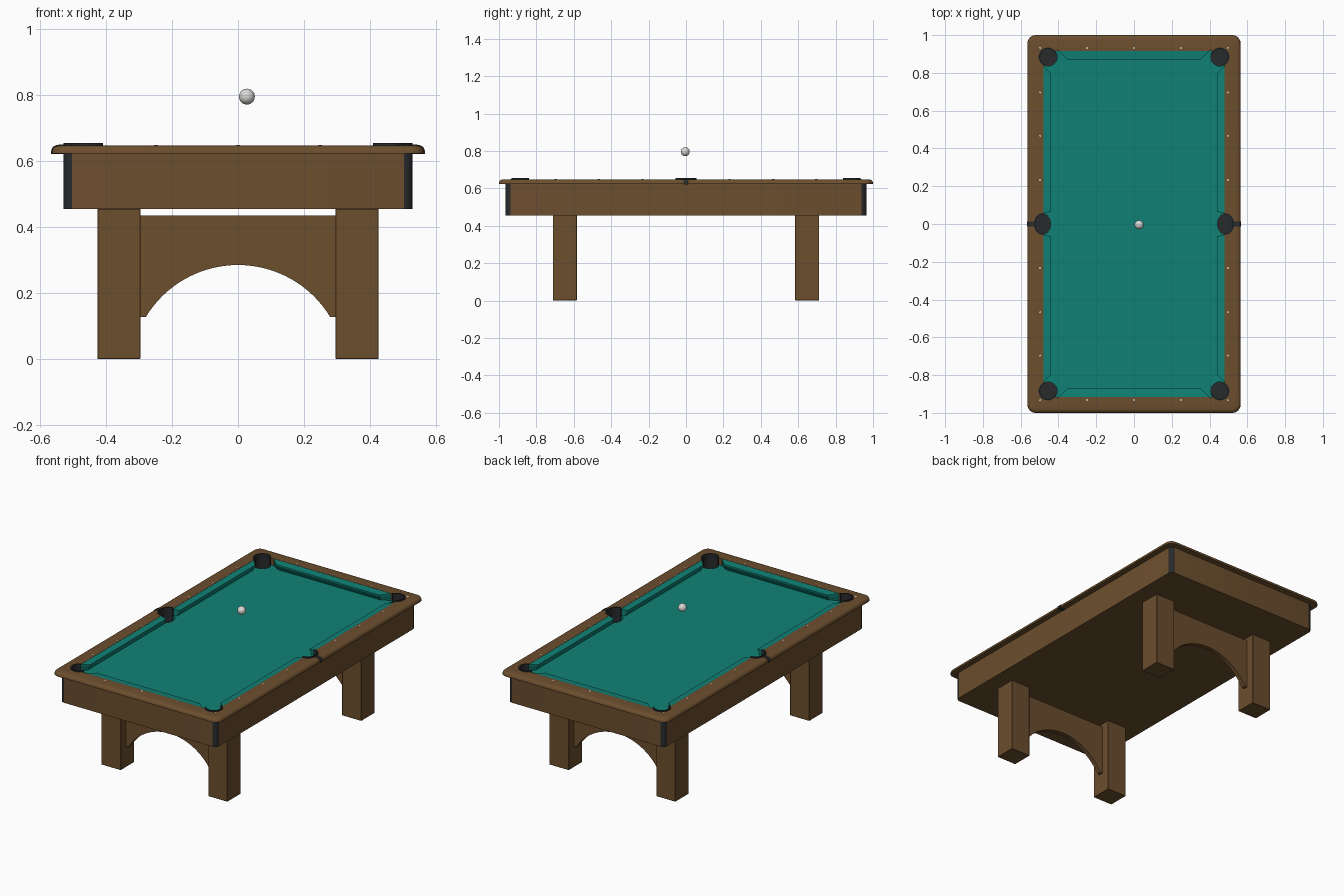
import bpy, bmesh, math
from mathutils import Vector

if "Cube" in bpy.data.objects:
    bpy.data.objects.remove(bpy.data.objects["Cube"])


def material(name, rgb):
    m = bpy.data.materials.new(name)
    m.diffuse_color = (*rgb, 1)
    m.use_nodes = True
    m.node_tree.nodes["Principled BSDF"].inputs["Base Color"].default_value = m.diffuse_color
    return m


WOOD = material("brown wood", (0.150, 0.077, 0.027))
CLOTH = material("teal cloth", (0.005, 0.222, 0.183))
BLACK = material("black rubber", (0.022, 0.023, 0.025))
WHITE = material("white", (0.68, 0.68, 0.66))


def finish(name, bm, *mats, smooth=True):
    bmesh.ops.recalc_face_normals(bm, faces=bm.faces)
    me = bpy.data.meshes.new(name)
    bm.to_mesh(me)
    bm.free()
    ob = bpy.data.objects.new(name, me)
    bpy.context.collection.objects.link(ob)
    for m in mats:
        me.materials.append(m)
    if smooth:
        activate(ob)
        bpy.ops.object.shade_smooth_by_angle(angle=math.radians(35))
    return ob


def activate(ob):
    bpy.ops.object.select_all(action='DESELECT')
    ob.select_set(True)
    bpy.context.view_layer.objects.active = ob


def rounded_rect(hx, hy, r, z, n=6):
    """Loop of points around a rectangle with rounded corners."""
    pts = []
    for k, (sx, sy) in enumerate([(1, 1), (-1, 1), (-1, -1), (1, -1)]):
        for i in range(n + 1):
            a = math.pi / 2 * (k + i / n)
            pts.append((sx * (hx - r) + r * math.cos(a), sy * (hy - r) + r * math.sin(a), z))
    return pts


def loft(bm, rings, close=False, cap_start=False, cap_end=False):
    """Join loops of equal length with quads."""
    rows = [[bm.verts.new(p) for p in ring] for ring in rings]
    n = len(rows[0])
    for a, b in zip(rows, rows[1:] + (rows[:1] if close else [])):
        for i in range(n):
            j = (i + 1) % n
            bm.faces.new((a[i], a[j], b[j], b[i]))
    if cap_start:
        bm.faces.new(rows[0])
    if cap_end:
        bm.faces.new(rows[-1])


def prism(name, a, b, mat, smooth=False):
    bm = bmesh.new()
    loft(bm, [a, b], cap_start=True, cap_end=True)
    return finish(name, bm, mat, smooth=smooth)


def box(name, x0, x1, y0, y1, z0, z1, mat):
    c = [(x0, y0), (x1, y0), (x1, y1), (x0, y1)]
    return prism(name, [(*p, z0) for p in c], [(*p, z1) for p in c], mat)


def ellipse(cx, cy, rx, ry, z, n=32):
    return [(cx + rx * math.cos(2 * math.pi * i / n), cy + ry * math.sin(2 * math.pi * i / n), z)
            for i in range(n)]


# Pockets: centre x, centre y, radius x, radius y, outward angle, arc of the raised lip
POCKETS = []
for sx in (-1, 1):
    POCKETS.append((sx * 0.485, 0, 0.045, 0.057, 0 if sx > 0 else math.pi, math.radians(200)))
    for sy in (-1, 1):
        POCKETS.append((sx * 0.455, sy * 0.884, 0.05, 0.05, math.atan2(sy, sx), math.radians(220)))

# Cutter for the pocket holes
bm = bmesh.new()
for cx, cy, rx, ry, _, _ in POCKETS:
    loft(bm, [ellipse(cx, cy, rx - .002, ry - .002, z) for z in (0.4, 0.8)], cap_start=True, cap_end=True)
cutter = finish("pocket_cutter", bm, BLACK, smooth=False)
cutter.hide_render = True


def cut_pockets(ob):
    activate(ob)
    mod = ob.modifiers.new("holes", 'BOOLEAN')
    mod.operation, mod.solver, mod.object = 'DIFFERENCE', 'EXACT', cutter
    bpy.ops.object.modifier_apply(modifier=mod.name)
    bpy.ops.object.shade_smooth_by_angle(angle=math.radians(35))


# Top rail with a rounded outer edge
PROFILE = [(0.085, 0.603), (0.085, 0.648), (0.022, 0.648), (0.013, 0.646), (0.006, 0.642),
           (0.002, 0.636), (0.0, 0.630), (0.0, 0.624), (0.04, 0.624)]
bm = bmesh.new()
loft(bm, [rounded_rect(0.565 - d, 1 - d, max(0.045 - d, 0.004), z) for d, z in PROFILE], close=True)
cut_pockets(finish("top_rail", bm, WOOD))

# Playing bed
cut_pockets(box("cloth_bed", -0.5, 0.5, -0.935, 0.935, 0.54, 0.605, CLOTH))
bpy.data.objects.remove(cutter)

# Apron with black rounded corners and a closed underside
bm = bmesh.new()
loft(bm, [rounded_rect(0.53, 0.965, 0.026, z) for z in (0.455, 0.626)], cap_start=True)
bm.normal_update()
for f in bm.faces:
    f.material_index = int(abs(f.normal.x) > 0.05 and abs(f.normal.y) > 0.05)
finish("apron", bm, WOOD, BLACK)

# Pocket cups: dark floor and a raised C-shaped lip on the outer side
for cx, cy, rx, ry, ang, arc in POCKETS:
    prism("pocket_floor", ellipse(cx, cy, rx, ry, 0.536), ellipse(cx, cy, rx, ry, 0.543), BLACK)
    bm = bmesh.new()
    sections = []
    for i in range(25):
        a = ang + arc * (i / 24 - 0.5)
        sections.append([(cx + (rx - t) * math.cos(a), cy + (ry - t) * math.sin(a), z)
                         for t, z in ((0, 0.536), (0, 0.655), (0.007, 0.655), (0.007, 0.536))])
    loft(bm, sections, cap_start=True, cap_end=True)
    finish("pocket_lip", bm, BLACK)

# Black strips across the rail at the side pockets
for s in (-1, 1):
    pts = [(s * (0.565 - d + 0.002), z + 0.002) for d, z in PROFILE[2:8]]
    pts = [(s * 0.526, 0.650)] + pts + [(s * 0.567, 0.622), (s * 0.526, 0.622)]
    prism("side_pocket_strip", [(x, -0.013, z) for x, z in pts], [(x, 0.013, z) for x, z in pts], BLACK)


# Cushions: nose overhangs an undercut face
def cushion(name, back_a, nose_a, nose_b, back_b, inward):
    inward = Vector(inward)
    a, na, nb, b = (Vector((*p, 0)) for p in (back_a, nose_a, nose_b, back_b))

    def ring(z_back, z_nose, shift):
        return [a + Vector((0, 0, z_back)), na - inward * shift + Vector((0, 0, z_nose)),
                nb - inward * shift + Vector((0, 0, z_nose)), b + Vector((0, 0, z_back))]
    bm = bmesh.new()
    loft(bm, [ring(0.604, 0.604, 0.018), ring(0.636, 0.636, 0), ring(0.647, 0.643, 0)],
         cap_start=True, cap_end=True)
    finish(name, bm, CLOTH, smooth=False)


for s in (-1, 1):
    cushion("end_cushion", (-0.4, s * 0.917), (-0.35, s * 0.868), (0.35, s * 0.868), (0.4, s * 0.917),
            (0, -s, 0))
    for t in (-1, 1):
        cushion("side_cushion", (s * 0.482, t * 0.058), (s * 0.44, t * 0.064), (s * 0.44, t * 0.796),
                (s * 0.482, t * 0.838), (-s, 0, 0))

# Diamond sights set in the rail
SIGHTS = [(s * 0.497, t * y) for s in (-1, 1) for t in (-1, 1) for y in (0.233, 0.466, 0.697)]
SIGHTS += [(x, t * 0.932) for t in (-1, 1) for x in (-0.497, -0.249, 0, 0.249, 0.497)]
for x, y in SIGHTS:
    prism("rail_sight", ellipse(x, y, 0.006, 0.006, 0.646, 4), ellipse(x, y, 0.006, 0.006, 0.649, 4), WHITE)

# Legs, and an arched panel between each pair
for t in (-1, 1):
    for s in (-1, 1):
        leg = box("leg", *sorted((s * 0.296, s * 0.427)), *sorted((t * 0.584, t * 0.712)), 0, 0.456, WOOD)
        bev = leg.modifiers.new("edge", 'BEVEL')
        bev.width, bev.segments = 0.002, 1
    R, zc = 0.327, -0.042
    half = math.asin(0.28 / R)
    pts = [(0.298, 0.127), (0.298, 0.435), (-0.298, 0.435), (-0.298, 0.127)]
    for i in range(33):
        a = half * (i / 16 - 1)
        pts.append((R * math.sin(a), zc + R * math.cos(a)))
    prism("arched_panel", [(x, t * 0.635, z) for x, z in pts], [(x, t * 0.661, z) for x, z in pts],
          WOOD, smooth=True)

# Ball hovering over the table
bm = bmesh.new()
bmesh.ops.create_uvsphere(bm, u_segments=32, v_segments=16, radius=0.024)
bmesh.ops.translate(bm, verts=bm.verts, vec=(0.027, -0.004, 0.796))
finish("cue_ball", bm, WHITE)
